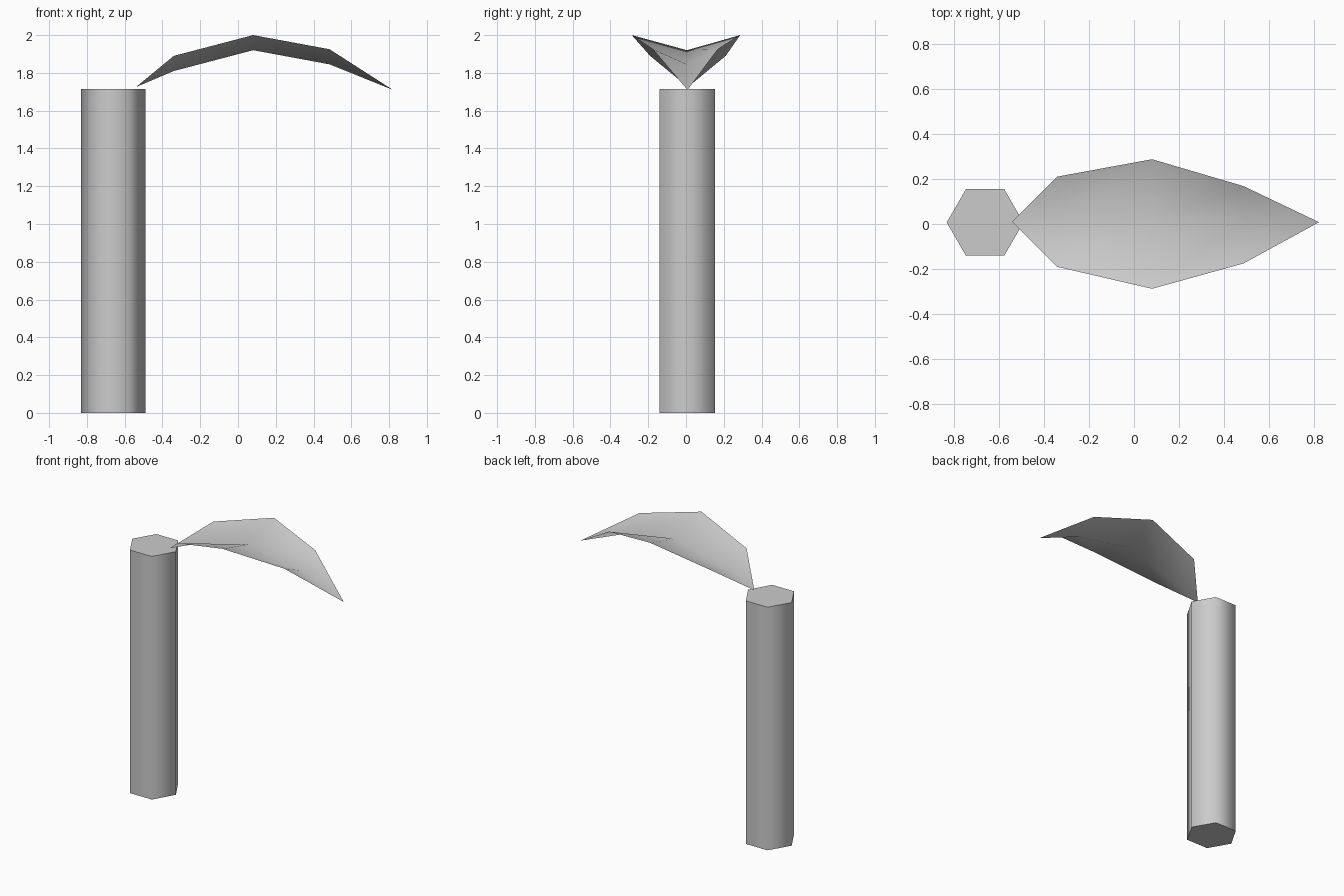
import bpy
import math

cube = bpy.data.objects.get("Cube")
if cube:
    bpy.data.objects.remove(cube, do_unlink=True)

# Single plain grey material
GREY = (0.6, 0.6, 0.6, 1.0)
grey = bpy.data.materials.new("plain_grey")
grey.diffuse_color = GREY
grey.use_nodes = True
grey.node_tree.nodes["Principled BSDF"].inputs["Base Color"].default_value = GREY


def smooth(obj, degrees):
    bpy.ops.object.select_all(action="DESELECT")
    obj.select_set(True)
    bpy.context.view_layer.objects.active = obj
    bpy.ops.object.shade_smooth_by_angle(angle=math.radians(degrees))


# Trunk: six-sided column, smooth sides and sharp caps, corners on the x axis
TRUNK_HEIGHT = 1.715
bpy.ops.mesh.primitive_cylinder_add(
    vertices=6, radius=0.17, depth=TRUNK_HEIGHT,
    location=(-0.66, 0.007, TRUNK_HEIGHT / 2), rotation=(0, 0, math.radians(30)))
trunk = bpy.context.object
trunk.name = "trunk"
trunk.data.materials.append(grey)
smooth(trunk, 75)

# Leaf: arched, folded along its midrib
# stations: x, right edge y, left edge y, edge z
MID_Y, FOLD = 0.005, 0.08
stations = [(-0.34, -0.19, 0.21, 1.89),
            (0.08, -0.287, 0.287, 2.0),
            (0.485, -0.175, 0.168, 1.925)]
verts = [(-0.54, 0.01, 1.725)]
for x, y_right, y_left, z in stations:
    verts += [(x, y_right, z), (x, MID_Y, z - FOLD), (x, y_left, z)]
verts.append((0.82, 0.008, 1.71))
tip = len(verts) - 1

faces = []
for side in (0, 1):
    a = 1 + side
    faces.append((0, a, a + 1))
    for row in range(len(stations) - 1):
        i = a + 3 * row
        faces.append((i, i + 3, i + 4, i + 1))
    faces.append((tip - 3 + side, tip, tip - 2 + side))

mesh = bpy.data.meshes.new("leaf")
mesh.from_pydata(verts, [], faces)
mesh.update()
leaf = bpy.data.objects.new("leaf", mesh)
bpy.context.collection.objects.link(leaf)
mesh.materials.append(grey)
smooth(leaf, 80)
